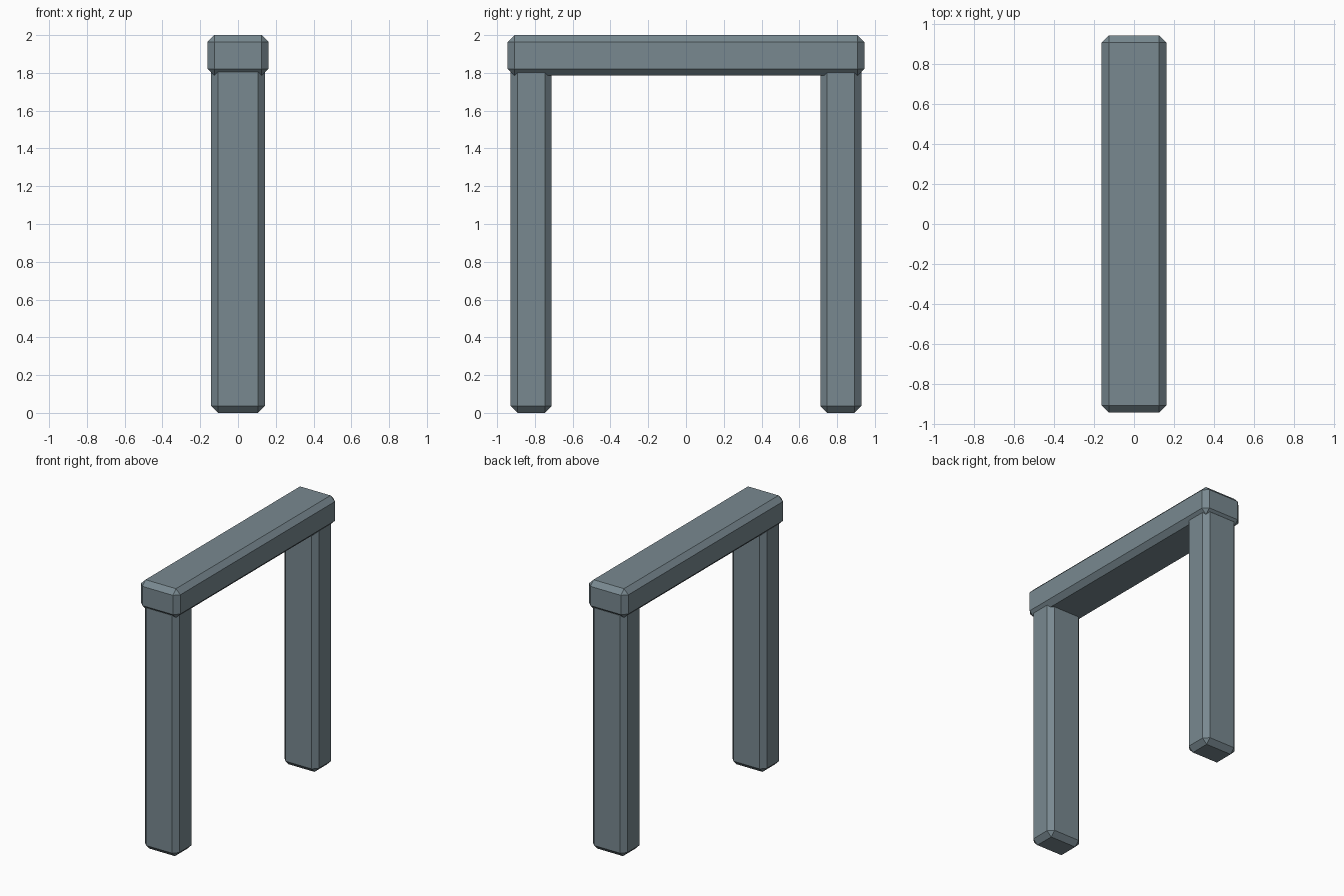
import bpy

if "Cube" in bpy.data.objects:
    bpy.data.objects.remove(bpy.data.objects["Cube"])

slate = bpy.data.materials.new("slate_grey")
slate.diffuse_color = (0.19, 0.25, 0.28, 1)
slate.use_nodes = True
slate.node_tree.nodes["Principled BSDF"].inputs["Base Color"].default_value = slate.diffuse_color


def chamfered_block(name, center, size, chamfer=0.036):
    """Flat-faced box with single-segment chamfers on every edge."""
    bpy.ops.mesh.primitive_cube_add(size=1, location=center)
    block = bpy.context.object
    block.name = name
    block.scale = size
    bpy.ops.object.transform_apply(location=False, rotation=False, scale=True)
    bevel = block.modifiers.new("chamfer", 'BEVEL')
    bevel.width = chamfer
    bevel.segments = 1
    bevel.limit_method = 'NONE'
    block.data.materials.append(slate)
    return block


# Two upright posts, their tops sunk into the beam
POST_TOP = 1.84
for name, side in (("front_post", -1), ("back_post", 1)):
    chamfered_block(name, (0, side * 0.82, POST_TOP / 2), (0.284, 0.217, POST_TOP))

# Beam resting across both posts
BEAM_BOTTOM = 1.785
chamfered_block("top_beam", (0, 0, (BEAM_BOTTOM + 2) / 2), (0.323, 1.888, 2 - BEAM_BOTTOM))
